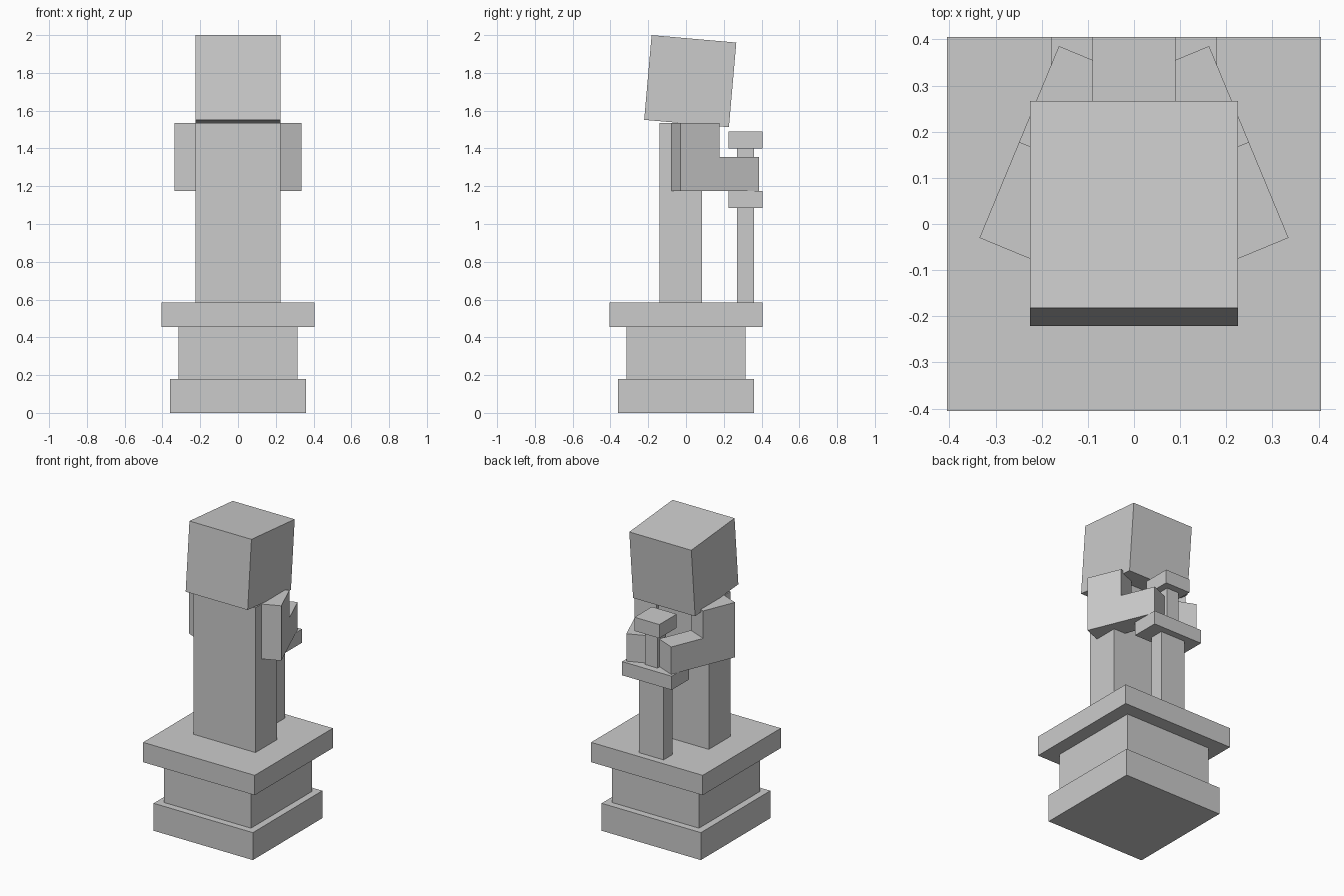
import bpy, bmesh
from math import radians
from mathutils import Matrix, Vector

cube = bpy.data.objects.get("Cube")
if cube:
    bpy.data.objects.remove(cube, do_unlink=True)

stone = bpy.data.materials.new("stone_grey")
stone.use_nodes = True
GREY = (0.6, 0.6, 0.6, 1)
stone.diffuse_color = GREY
stone.node_tree.nodes["Principled BSDF"].inputs["Base Color"].default_value = GREY


def add_object(name, bm):
    bmesh.ops.recalc_face_normals(bm, faces=bm.faces)
    mesh = bpy.data.meshes.new(name)
    bm.to_mesh(mesh)
    bm.free()
    mesh.materials.append(stone)
    obj = bpy.data.objects.new(name, mesh)
    bpy.context.collection.objects.link(obj)
    return obj


def box(name, width, depth, bottom, top, y=0.0, tilt=0.0):
    """Box centred on x = 0, optionally tilted about the x axis."""
    bm = bmesh.new()
    place = (Matrix.Translation((0, y, (bottom + top) / 2))
             @ Matrix.Rotation(radians(tilt), 4, 'X')
             @ Matrix.Diagonal((width, depth, top - bottom, 1)))
    bmesh.ops.create_cube(bm, size=1, matrix=place)
    return add_object(name, bm)


def arm(name, side):
    """L-shaped bent arm: side profile extruded inward, then turned in."""
    profile = [(0, 1.175), (0.45, 1.175), (0.45, 1.355),
               (0.225, 1.355), (0.225, 1.535), (0, 1.535)]
    bm = bmesh.new()
    face = bm.faces.new([bm.verts.new((0, y, z)) for y, z in profile])
    new = bmesh.ops.extrude_face_region(bm, geom=[face])["geom"]
    bmesh.ops.translate(bm, vec=Vector((-0.135 * side, 0, 0)),
                        verts=[v for v in new if isinstance(v, bmesh.types.BMVert)])
    bm.transform(Matrix.Translation((0.335 * side, -0.03, 0))
                 @ Matrix.Rotation(radians(22.5 * side), 4, 'Z'))
    return add_object(name, bm)


# Pedestal
box("pedestal_foot", 0.72, 0.72, 0, 0.18)
box("pedestal_core", 0.63, 0.63, 0.18, 0.455)
box("pedestal_slab", 0.81, 0.81, 0.455, 0.585)

# Figure
box("body", 0.45, 0.225, 0.585, 1.535, y=-0.0275)
box("head", 0.45, 0.45, 1.531, 1.981, y=0.0225, tilt=-5)
arm("left_arm", 1)
arm("right_arm", -1)

# Sword standing point down
SWORD_Y = 0.315
box("sword_blade", 0.18, 0.09, 0.585, 1.085, y=SWORD_Y)
box("sword_guard", 0.36, 0.18, 1.085, 1.175, y=SWORD_Y)
box("sword_grip", 0.09, 0.09, 1.175, 1.4, y=SWORD_Y)
box("sword_pommel", 0.18, 0.18, 1.4, 1.49, y=SWORD_Y)
